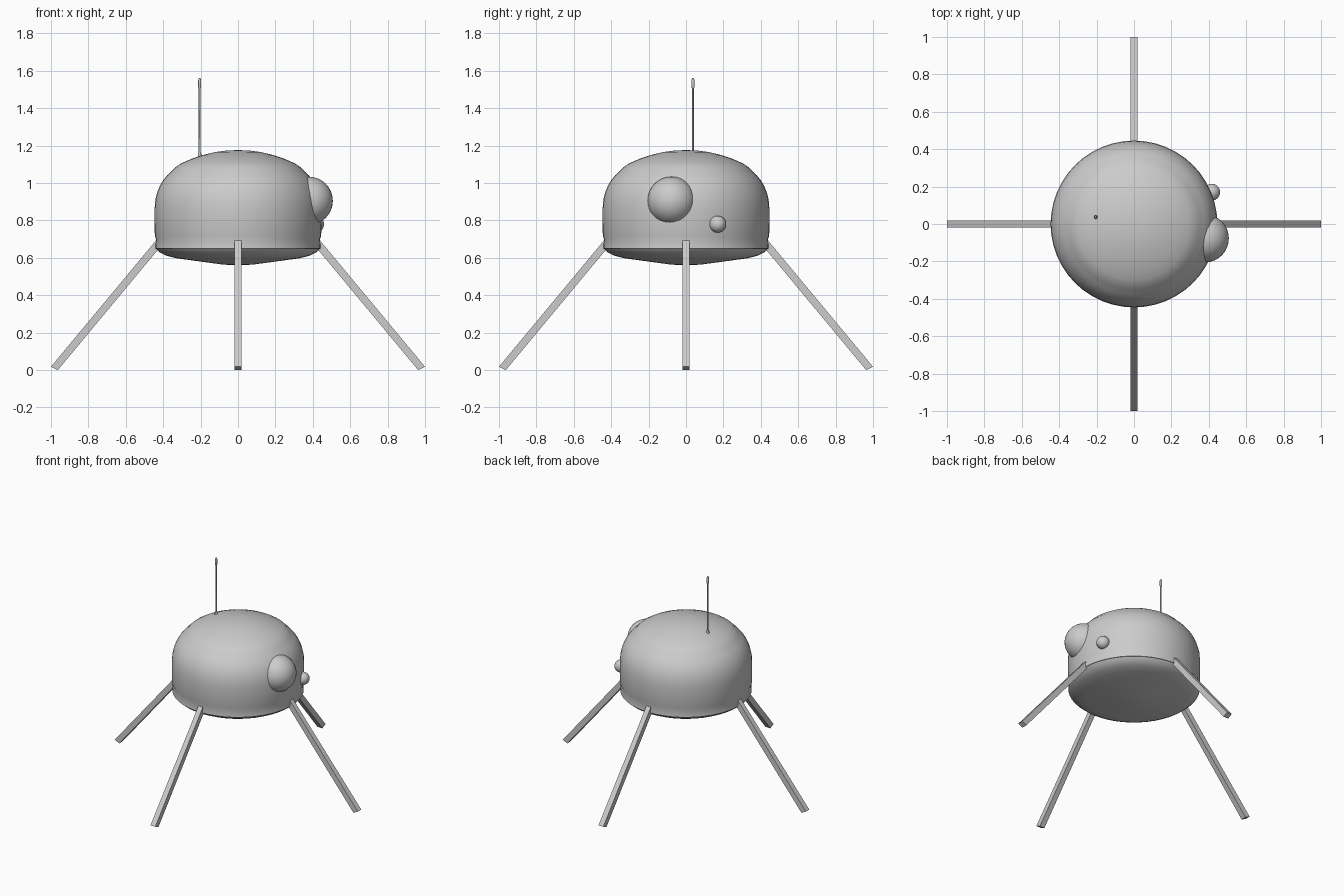
import bpy, bmesh, math
from mathutils import Vector, Matrix

if "Cube" in bpy.data.objects:
    bpy.data.objects.remove(bpy.data.objects["Cube"])


def finish(name, bm, smooth=True):
    bmesh.ops.recalc_face_normals(bm, faces=bm.faces)
    me = bpy.data.meshes.new(name)
    bm.to_mesh(me)
    bm.free()
    ob = bpy.data.objects.new(name, me)
    bpy.context.collection.objects.link(ob)
    if smooth:
        bpy.ops.object.select_all(action='DESELECT')
        ob.select_set(True)
        bpy.context.view_layer.objects.active = ob
        bpy.ops.object.shade_smooth_by_angle(angle=math.radians(30))
    return ob


def lathe(name, profile, centre=(0, 0), steps=48):
    bm = bmesh.new()
    vs = [bm.verts.new((r + centre[0], centre[1], z)) for r, z in profile]
    edges = [bm.edges.new(p) for p in zip(vs, vs[1:])]
    bmesh.ops.spin(bm, geom=vs + edges, cent=(*centre, 0), axis=(0, 0, 1),
                   angle=math.tau, steps=steps)
    bmesh.ops.remove_doubles(bm, verts=bm.verts, dist=0.0005)
    return finish(name, bm)


def ball(name, centre, radius):
    bm = bmesh.new()
    bmesh.ops.create_uvsphere(bm, u_segments=32, v_segments=20, radius=radius,
                              matrix=Matrix.Translation(centre))
    return finish(name, bm)


# rounded body: shallow belly, rim, upright wall, stepped shoulder and dome
lathe("body", [
    (0, 0.56), (0.08, 0.564), (0.17, 0.576), (0.25, 0.587), (0.33, 0.598),
    (0.385, 0.612), (0.42, 0.63), (0.436, 0.648), (0.443, 0.65),
    (0.439, 0.70), (0.445, 0.72), (0.446, 0.86), (0.442, 0.91), (0.432, 0.95),
    (0.418, 0.985), (0.40, 1.015), (0.378, 1.042), (0.35, 1.068),
    (0.335, 1.085), (0.30, 1.107), (0.25, 1.129), (0.19, 1.149),
    (0.125, 1.165), (0.06, 1.174), (0, 1.176)])

# large and small eyes on the right side
ball("large_eye", (0.378, -0.077, 0.905), 0.129)
ball("small_eye", (0.415, 0.17, 0.78), 0.045)

# antenna with a small foot and capsule tip
lathe("antenna", [
    (0, 1.12), (0.010, 1.12), (0.010, 1.15), (0.005, 1.165), (0.005, 1.505),
    (0.008, 1.512), (0.008, 1.55), (0.005, 1.56), (0, 1.562)],
    centre=(-0.205, 0.037), steps=12)

# four splayed square legs, slightly narrower at the top
leg = [(1.0, 0.018, 0.02), (0.963, 0.0, 0.02),
       (0.41, 0.665, 0.018), (0.433, 0.70, 0.018)]
for i, side in enumerate(("right", "back", "left", "front")):
    bm = bmesh.new()
    a, b = ([bm.verts.new((x, s * w, z)) for x, z, w in leg] for s in (1, -1))
    bm.faces.new(a)
    bm.faces.new(b[::-1])
    for k in range(4):
        n = (k + 1) % 4
        bm.faces.new((a[k], b[k], b[n], a[n]))
    bm.transform(Matrix.Rotation(i * math.pi / 2, 4, 'Z'))
    finish(side + "_leg", bm, smooth=False)
